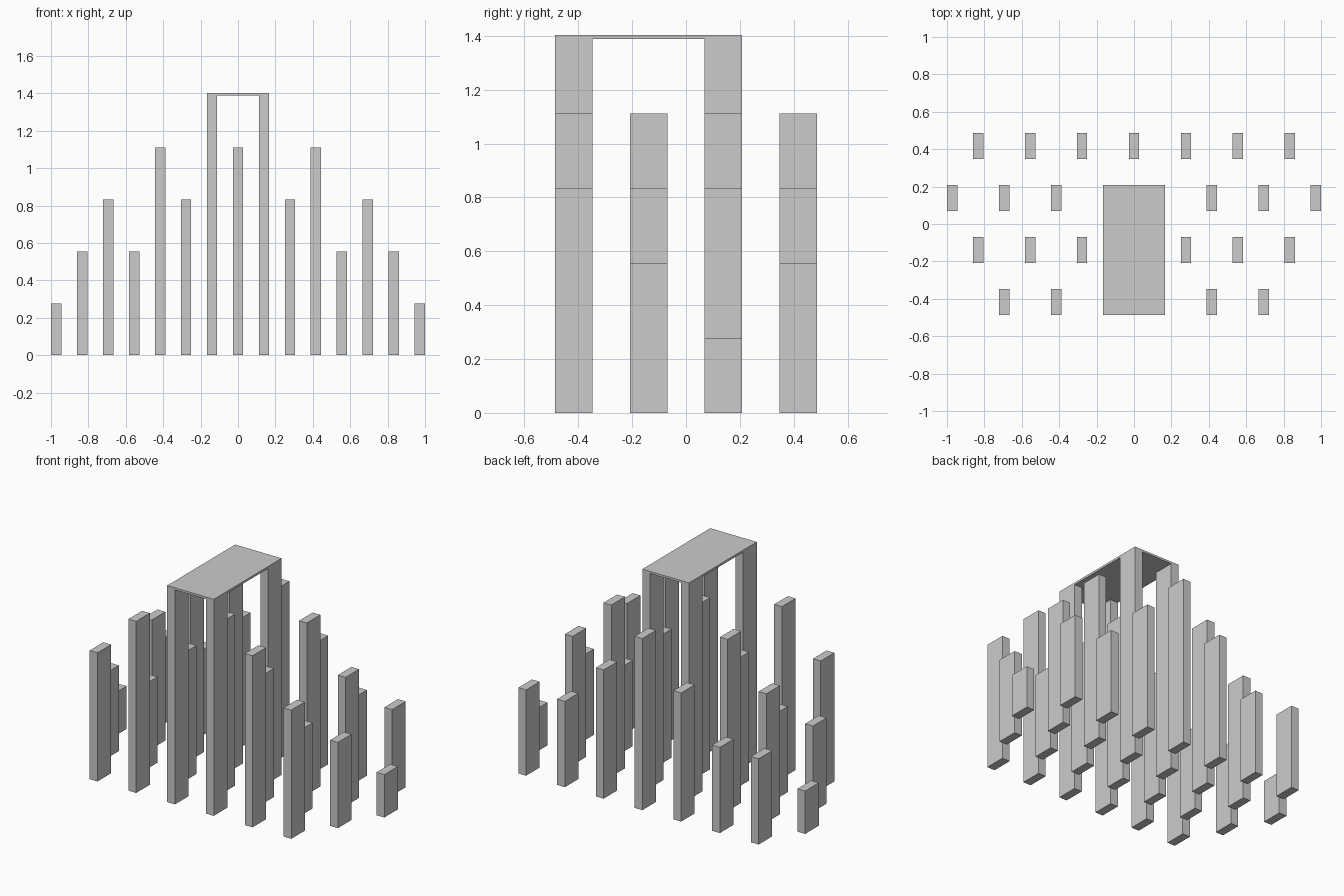
import bpy

if "Cube" in bpy.data.objects:
    bpy.data.objects.remove(bpy.data.objects["Cube"])

U = 1 / 36             # layout module
COL_W, COL_D = 2 * U, 5 * U
SLAB_T = 0.5 * U


def box(name, x, y, z0, sx, sy, sz):
    bpy.ops.mesh.primitive_cube_add(size=1, location=(x, y, z0 + sz / 2))
    ob = bpy.context.object
    ob.name = name
    ob.scale = (sx, sy, sz)
    bpy.ops.object.transform_apply(location=False, rotation=False, scale=True)
    return ob


# Heights by distance from the centre line, stepping down outward
even_row = {5: 50, 15: 40, 25: 30, 35: 10}
odd_row = {0: 40, 10: 30, 20: 20, 30: 20}

# Rows of columns, staggered front to back: (name, y, heights, outermost x)
rows = [
    ("front", -15, even_row, 25),
    ("mid_front", -5, odd_row, 30),
    ("mid_back", 5, even_row, 35),
    ("back", 15, odd_row, 30),
]
for name, y, heights, limit in rows:
    for x, h in heights.items():
        if x > limit:
            continue
        for side in ((1,) if x == 0 else (-1, 1)):
            box(f"{name}_column", side * x * U, y * U, 0, COL_W, COL_D, h * U)

# Thin roof slab carried by the four tallest columns
box("roof_slab", 0, -5 * U, 50 * U, 12 * U, 25 * U, SLAB_T)
